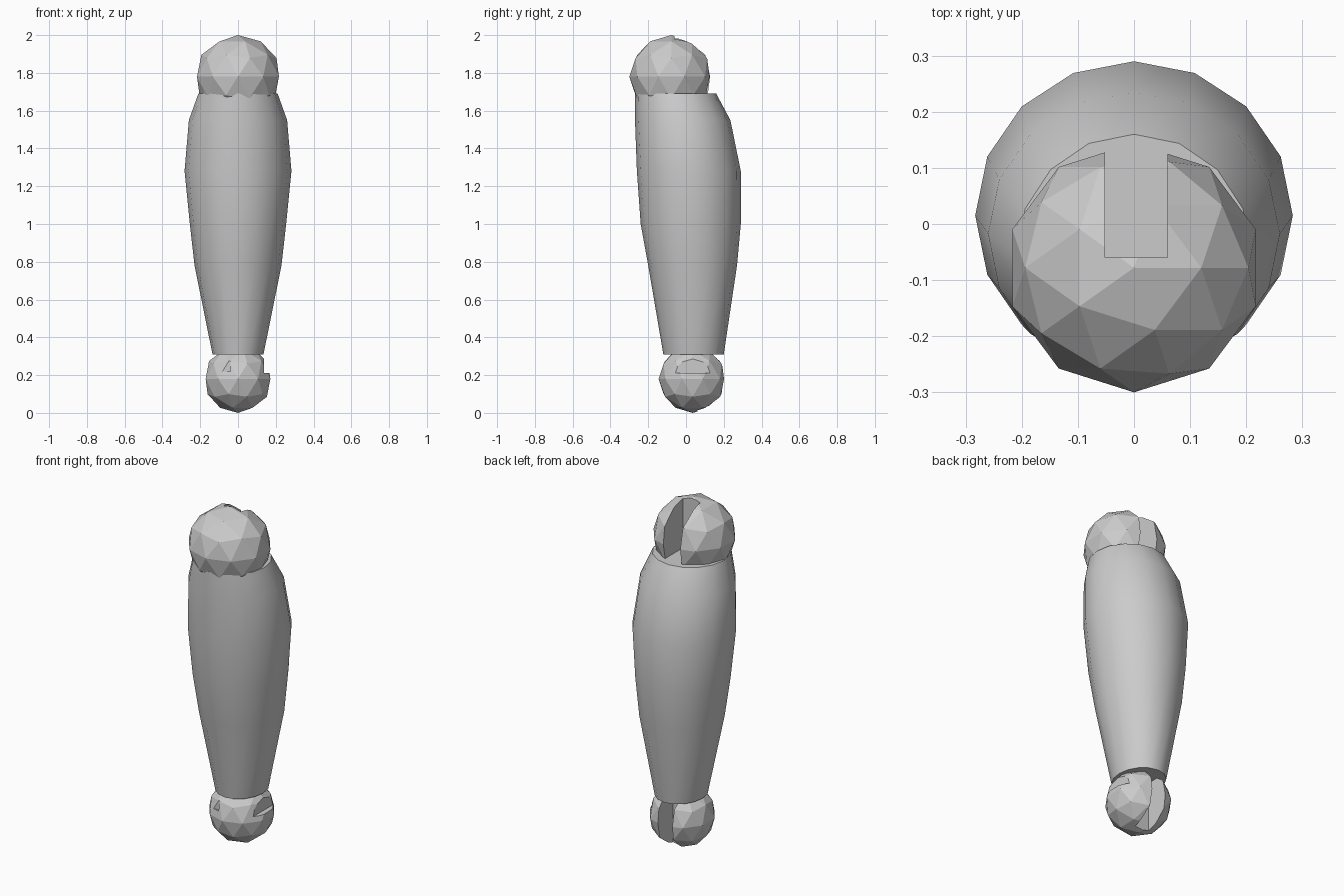
import bpy, bmesh, math
from mathutils import Matrix, Vector

cube = bpy.data.objects.get("Cube")
if cube:
    bpy.data.objects.remove(cube, do_unlink=True)

grey = bpy.data.materials.new("plain_grey")
grey.use_nodes = True
grey.diffuse_color = (0.6, 0.6, 0.6, 1)
grey.node_tree.nodes["Principled BSDF"].inputs["Base Color"].default_value = (0.6, 0.6, 0.6, 1)


def finish(name, bm):
    bmesh.ops.recalc_face_normals(bm, faces=bm.faces)
    mesh = bpy.data.meshes.new(name)
    bm.to_mesh(mesh)
    bm.free()
    mesh.materials.append(grey)
    obj = bpy.data.objects.new(name, mesh)
    bpy.context.collection.objects.link(obj)
    return obj


def activate(obj):
    bpy.ops.object.select_all(action='DESELECT')
    obj.select_set(True)
    bpy.context.view_layer.objects.active = obj


def ball(name, centre, radii):
    bm = bmesh.new()
    bmesh.ops.create_icosphere(bm, subdivisions=2, radius=1)
    bmesh.ops.scale(bm, vec=radii, verts=bm.verts)
    bmesh.ops.translate(bm, vec=centre, verts=bm.verts)
    return finish(name, bm)


def cut(obj, low, high):
    """Remove the box between two corners from an object."""
    low, high = Vector(low), Vector(high)
    bm = bmesh.new()
    bmesh.ops.create_cube(bm, size=1)
    bmesh.ops.scale(bm, vec=high - low, verts=bm.verts)
    bmesh.ops.translate(bm, vec=(low + high) / 2, verts=bm.verts)
    cutter = finish("cutter", bm)
    cutter.hide_render = True
    mod = obj.modifiers.new("slot", 'BOOLEAN')
    mod.operation = 'DIFFERENCE'
    mod.solver = 'EXACT'
    mod.object = cutter
    activate(obj)
    bpy.ops.object.modifier_apply(modifier=mod.name)
    bpy.data.objects.remove(cutter, do_unlink=True)


# Calf: rings of (height, half width, front y, back y)
SIDES = 16
sections = [(0.31, 0.135, -0.12, 0.2), (0.78, 0.23, -0.2, 0.27),
            (1.0, 0.255, -0.24, 0.29), (1.28, 0.283, -0.26, 0.29),
            (1.55, 0.26, -0.27, 0.235), (1.69, 0.21, -0.27, 0.16)]
bm = bmesh.new()
rings = []
for z, half, front, back in sections:
    mid, depth = (front + back) / 2, (back - front) / 2
    angles = [math.tau * i / SIDES for i in range(SIDES)]
    rings.append([bm.verts.new((half * math.cos(a), mid + depth * math.sin(a), z)) for a in angles])
for lower, upper in zip(rings, rings[1:]):
    for i in range(SIDES):
        j = (i + 1) % SIDES
        bm.faces.new((lower[i], lower[j], upper[j], upper[i]))
bm.faces.new(rings[0])
bm.faces.new(rings[-1])
calf = finish("calf", bm)
activate(calf)
bpy.ops.object.shade_smooth_by_angle(angle=math.radians(30))

# Knee ball with a slot open to the top and back
knee = ball("knee_ball", (0, -0.078, 1.78), (0.228, 0.222, 0.22))
cut(knee, (-0.052, -0.06, 1.5), (0.06, 0.4, 2.2))

# Ankle ball with a slot at the back and flattened upper sides
ankle = ball("ankle_ball", (0, 0.035, 0.18), (0.18, 0.18, 0.18))
cut(ankle, (-0.05, 0.06, -0.1), (0.042, 0.4, 0.5))
cut(ankle, (0.138, -0.09, 0.21), (0.4, 0.2, 0.5))
cut(ankle, (-0.1, -0.3, 0.22), (-0.04, -0.11, 0.5))
